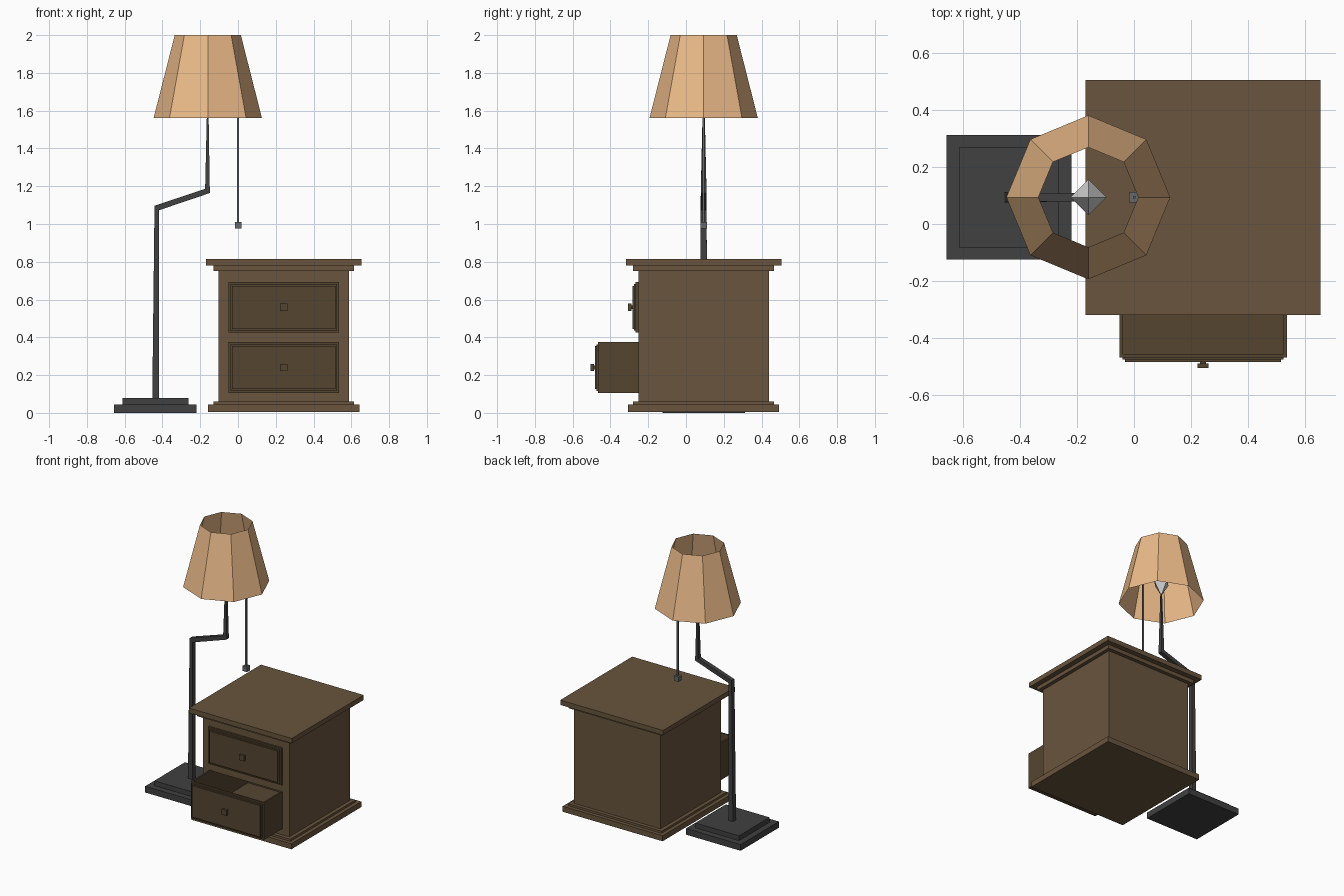
import bpy, bmesh, math
from mathutils import Vector

if "Cube" in bpy.data.objects:
    bpy.data.objects.remove(bpy.data.objects["Cube"])


def material(name, rgb):
    m = bpy.data.materials.new(name)
    m.diffuse_color = (*rgb, 1)
    m.use_nodes = True
    m.node_tree.nodes["Principled BSDF"].inputs["Base Color"].default_value = m.diffuse_color
    return m


WOOD = material("wood", (0.14, 0.09, 0.047))
DARK_WOOD = material("dark_wood", (0.09, 0.06, 0.03))
IRON = material("iron", (0.052, 0.052, 0.052))
CORD = material("cord_metal", (0.14, 0.14, 0.145))
FABRIC = material("shade_fabric", (0.83, 0.49, 0.25))


def finish(bm, name, mat=None, recalc=True):
    if recalc:
        bmesh.ops.recalc_face_normals(bm, faces=bm.faces)
    me = bpy.data.meshes.new(name)
    bm.to_mesh(me)
    bm.free()
    ob = bpy.data.objects.new(name, me)
    bpy.context.collection.objects.link(ob)
    if mat:
        me.materials.append(mat)
    return ob


def add_box(bm, x, y, z):
    lo, hi = Vector((x[0], y[0], z[0])), Vector((x[1], y[1], z[1]))
    vs = bmesh.ops.create_cube(bm, size=1)["verts"]
    for v in vs:
        v.co = (lo + hi) / 2 + v.co * (hi - lo)
    return vs


def box(name, x, y, z, mat):
    bm = bmesh.new()
    add_box(bm, x, y, z)
    return finish(bm, name, mat)


def slab(name, cx, cy, half, z, mat):
    return box(name, (cx - half, cx + half), (cy - half, cy + half), z, mat)


# Cabinet: stepped base, body, stepped top
CX, CY = 0.242, 0.0935
slab("cabinet_base", CX, CY, 0.40, (0.005, 0.045), WOOD)
slab("cabinet_base_step", CX, CY, 0.373, (0.045, 0.06), WOOD)
body = slab("cabinet_body", CX, CY, 0.346, (0.06, 0.752), WOOD)
slab("cabinet_top_step", CX, CY, 0.373, (0.752, 0.78), WOOD)
slab("cabinet_top", CX, CY, 0.4115, (0.78, 0.815), WOOD)


# Drawers: open tray, stepped front and knob, each in its own pocket
def drawer(name, z0, z1, front):
    x0, x1 = CX - 0.293, CX + 0.293
    zc = (z0 + z1) / 2
    pocket = box(name + "_pocket_cutter", (x0 + 0.003, x1 - 0.003), (-0.4, 0.40),
                 (z0 + 0.003, z1 - 0.003), None)
    pocket.hide_render = True
    pocket.hide_viewport = True
    mod = body.modifiers.new(name, "BOOLEAN")
    mod.object = pocket
    mod.operation = "DIFFERENCE"
    mod.solver = "EXACT"

    bm = bmesh.new()
    add_box(bm, (x0, x1), (front, front + 0.65), (z0, z1))
    bm.normal_update()
    top = max(bm.faces, key=lambda f: f.calc_center_median().z)
    bmesh.ops.inset_region(bm, faces=[top], thickness=0.016)
    inner = bmesh.ops.extrude_discrete_faces(bm, faces=[top])["faces"]
    bmesh.ops.translate(bm, verts=inner[0].verts, vec=(0, 0, z0 - z1 + 0.016))
    for i, inset in enumerate((0.011, 0.02)):
        y = front - 0.008 * i
        add_box(bm, (x0 + inset, x1 - inset), (y - 0.008, y),
                (z0 + inset, z1 - inset))
    finish(bm, name, DARK_WOOD, recalc=False)

    bm = bmesh.new()
    y = front - 0.016
    add_box(bm, (CX - 0.01, CX + 0.01), (y - 0.006, y), (zc - 0.01, zc + 0.01))
    add_box(bm, (CX - 0.019, CX + 0.019), (y - 0.022, y - 0.005),
            (zc - 0.019, zc + 0.019))
    finish(bm, name + "_knob", DARK_WOOD)


drawer("upper_drawer", 0.425, 0.693, -0.268)
drawer("lower_drawer", 0.106, 0.374, -0.467)

# Lamp foot
LX = -0.4375
slab("lamp_foot", LX, CY, 0.2185, (0, 0.045), IRON)
slab("lamp_foot_step", LX, CY, 0.175, (0.045, 0.08), IRON)

# Lamp pole: square section swept through two mitred elbows, tapering upward
# each station: left x, left z, right x, right z, half depth in y
stations = [
    (-0.454, 0.07, -0.418, 0.07, 0.018),
    (-0.442, 1.097, -0.418, 1.073, 0.016),
    (-0.174, 1.186, -0.149, 1.164, 0.015),
    (-0.163, 1.66, -0.157, 1.66, 0.004),
]
bm = bmesh.new()
rings = []
for xa, za, xb, zb, h in stations:
    rings.append([bm.verts.new(p) for p in (
        (xa, CY - h, za), (xb, CY - h, zb), (xb, CY + h, zb), (xa, CY + h, za))])
for a, b in zip(rings, rings[1:]):
    for i in range(4):
        j = (i + 1) % 4
        bm.faces.new((a[i], a[j], b[j], b[i]))
bm.faces.new(rings[0])
bm.faces.new(rings[-1])
finish(bm, "lamp_pole", IRON)

# Bulb: octahedron
SX = -0.16
bm = bmesh.new()
for r1, r2, z in ((0, 0.063, 1.66), (0.063, 0, 1.76)):
    bmesh.ops.create_cone(bm, segments=4, radius1=r1, radius2=r2, depth=0.1)
    for v in bm.verts:
        if not v.tag:
            v.co += Vector((SX, CY, z))
            v.tag = True
bmesh.ops.remove_doubles(bm, verts=bm.verts, dist=0.001)
caps = [f for f in bm.faces if len(f.verts) == 4]
bmesh.ops.delete(bm, geom=caps, context="FACES_ONLY")
finish(bm, "bulb")

# Shade: open eight-sided cone
bm = bmesh.new()
bmesh.ops.create_cone(bm, segments=8, radius1=0.287, radius2=0.175, depth=0.44)
bmesh.ops.translate(bm, verts=bm.verts, vec=(SX, CY, 1.78))
finish(bm, "lamp_shade", FABRIC)

# Pull cord and weight
slab("pull_cord", 0.001, CY, 0.005, (1.0, 1.70), CORD)
slab("pull_weight", 0.001, CY, 0.018, (0.975, 1.011), CORD)
